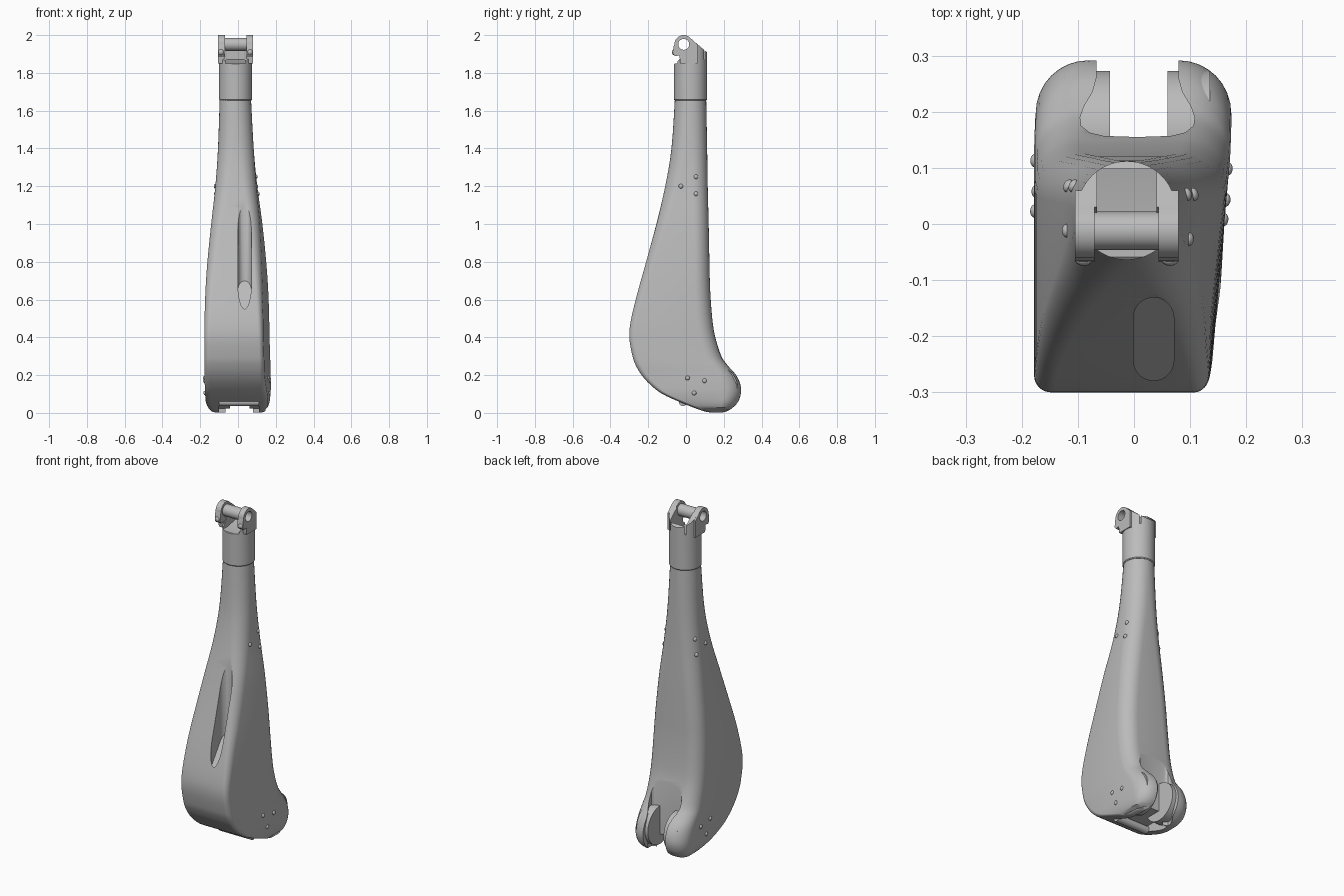
import bpy, bmesh, math
from mathutils import Matrix, Vector

if "Cube" in bpy.data.objects:
    bpy.data.objects.remove(bpy.data.objects["Cube"], do_unlink=True)

GREY = bpy.data.materials.new("plain_grey")
GREY.use_nodes = True
GREY.diffuse_color = (0.5, 0.5, 0.5, 1)
GREY.node_tree.nodes["Principled BSDF"].inputs["Base Color"].default_value = (0.5, 0.5, 0.5, 1)


def make(name, bm):
    bmesh.ops.recalc_face_normals(bm, faces=bm.faces[:])
    mesh = bpy.data.meshes.new(name)
    bm.to_mesh(mesh)
    bm.free()
    ob = bpy.data.objects.new(name, mesh)
    bpy.context.collection.objects.link(ob)
    mesh.materials.append(GREY)
    return ob


def loft(name, rings):
    bm = bmesh.new()
    rows = [[bm.verts.new(p) for p in r] for r in rings]
    n = len(rows[0])
    for a, b in zip(rows, rows[1:]):
        for i in range(n):
            bm.faces.new((a[i], a[(i + 1) % n], b[(i + 1) % n], b[i]))
    bm.faces.new(rows[0])
    bm.faces.new(rows[-1])
    return make(name, bm)


def prism_x(name, pts, x0, x1):
    """Extrude a (y, z) outline along x."""
    return loft(name, [[(x, y, z) for y, z in pts] for x in (x0, x1)])


def arc(cy, cz, r, a0, a1, n):
    return [(cy + r * math.cos(math.radians(a0 + (a1 - a0) * i / n)),
             cz + r * math.sin(math.radians(a0 + (a1 - a0) * i / n))) for i in range(n + 1)]


def disc_x(name, cy, cz, r, x0, x1, n=48):
    return prism_x(name, arc(cy, cz, r, 0, 360, n)[:-1], x0, x1)


def boolean(ob, other, op="DIFFERENCE"):
    m = ob.modifiers.new("cut", "BOOLEAN")
    m.operation, m.object, m.solver = op, other, "EXACT"
    bpy.context.view_layer.objects.active = ob
    bpy.ops.object.modifier_apply(modifier=m.name)
    bpy.data.objects.remove(other, do_unlink=True)


# Leg shell: z, front y, back y, right x, left x, front radius, back radius, front taper
SECTIONS = [
    (0.002, 0.13, 0.19, -0.120, 0.125, 0.025, 0.03, 0),
    (0.012, 0.085, 0.225, -0.145, 0.145, 0.03, 0.05, 0),
    (0.05, -0.015, 0.27, -0.168, 0.165, 0.03, 0.08, 0.01),
    (0.10, -0.125, 0.29, -0.174, 0.172, 0.03, 0.09, 0.02),
    (0.15, -0.19, 0.288, -0.176, 0.174, 0.03, 0.10, 0.03),
    (0.20, -0.235, 0.265, -0.177, 0.173, 0.03, 0.10, 0.035),
    (0.25, -0.265, 0.222, -0.178, 0.172, 0.03, 0.09, 0.035),
    (0.30, -0.283, 0.188, -0.178, 0.170, 0.03, 0.085, 0.035),
    (0.40, -0.300, 0.155, -0.178, 0.167, 0.03, 0.08, 0.035),
    (0.50, -0.290, 0.139, -0.177, 0.165, 0.035, 0.08, 0.035),
    (0.65, -0.253, 0.128, -0.172, 0.160, 0.04, 0.08, 0.035),
    (0.80, -0.211, 0.124, -0.162, 0.150, 0.05, 0.08, 0.03),
    (1.00, -0.157, 0.120, -0.142, 0.130, 0.06, 0.08, 0.02),
    (1.20, -0.110, 0.115, -0.120, 0.103, 0.075, 0.08, 0.01),
    (1.40, -0.077, 0.112, -0.106, 0.083, 0.082, 0.083, 0),
    (1.66, -0.059, 0.107, -0.097, 0.069, 0.082, 0.082, 0),
]


def catmull(a, b, c, d, t):
    return [0.5 * (2 * q + (r - p) * t + (2 * p - 5 * q + 4 * r - s) * t * t
                   + (3 * q - p - 3 * r + s) * t ** 3) for p, q, r, s in zip(a, b, c, d)]


def ring(row, k=8):
    z, yf, yb, xl, xr, rf, rb, taper = row
    pts = []
    for sx, sy, r, a0 in ((xl, yf, rf, 180), (xr, yf, rf, 270), (xr, yb, rb, 0), (xl, yb, rb, 90)):
        cx = sx + r if sx == xl else sx - r
        cy = sy + r if sy == yf else sy - r
        for x, y in arc(cx, cy, r, a0, a0 + 90, k):
            if x > 0:
                x -= taper * max(0, (0.05 - y) / (0.05 - yf)) * x / xr
            pts.append((x, y, z))
    return pts


S = SECTIONS
rows = [S[0]]
for i in range(len(S) - 1):
    a, d = S[max(i - 1, 0)], S[min(i + 2, len(S) - 1)]
    for j in range(1, 5):
        rows.append(catmull(a, S[i], S[i + 1], d, j / 4))
shell = loft("leg_shell", [ring(r) for r in rows])

# Upright slot in the front slope, with a sloping floor
slot = arc(0.035, -0.167, 0.036, 0, 180, 14) + arc(0.035, -0.243, 0.036, 180, 360, 14)
boolean(shell, loft("slot_cutter", [[(x, y, 0.49 + (y + 0.28) * 1.4) for x, y in slot],
                                    [(x, y, 1.4) for x, y in slot]]))

# Fork pocket at the rear, wide inside and narrowing toward the back
half = [(0, 0.155), (0.06, 0.157), (0.085, 0.163), (0.1, 0.175), (0.102, 0.19), (0.095, 0.21),
        (0.08, 0.235), (0.073, 0.26), (0.073, 0.4)]
pocket = half + [(-x, y) for x, y in half[:0:-1]]
boolean(shell, loft("pocket_cutter", [[(x + 0.006, y, z) for x, y in pocket] for z in (-0.1, 0.6)]))

# Shallow recess under the sole with the bar that sits in it
boolean(shell, prism_x("sole_cutter", [(-0.04, -0.05), (-0.04, 0.08), (0.16, 0.08), (0.16, -0.05)], -0.1, 0.11))
smooth = [shell]
smooth.append(prism_x("sole_bar", arc(-0.015, 0.058, 0.022, 0, 360, 20)[:-1], -0.1, 0.11))

# Bearing cheeks inside the fork
for side, x0, x1 in (("right", -0.125, -0.043), ("left", 0.06, 0.135)):
    smooth.append(disc_x(side + "_bearing_cheek", 0.16, 0.135, 0.113, x0, x1))

# Top sleeve, trimmed to its slanted rim and hollowed between the lugs
CX, CY = -0.013, 0.024
sleeve = loft("top_sleeve", [[(CX + x, CY + y, z) for x, y in arc(0, 0, r, 0, 360, 64)[:-1]]
                             for z, r in ((1.655, 0.084), (1.66, 0.088), (2.05, 0.088))])
trim = [(-0.2, 1.6), (0.2, 1.6), (0.2, 1.83), (0.112, 1.908), (0.03, 1.978), (-0.005, 1.92),
        (-0.03, 1.875), (-0.065, 1.845), (-0.2, 1.84)]
boolean(sleeve, prism_x("trim_cutter", trim, -0.3, 0.3), "INTERSECT")
boolean(sleeve, prism_x("channel_cutter", [(-0.2, 1.85), (0.0, 1.85), (0.098, 1.87), (0.098, 2.1), (-0.2, 2.1)],
                        -0.066, 0.04))
smooth.append(sleeve)

# Clevis lugs with a hooked front edge and a through hole
PY, PZ = -0.012, 1.951
lug = arc(PY, PZ, 0.049, 50, 180, 20) + [(-0.066, 1.94), (-0.068, 1.9), (-0.058, 1.888),
                                        (-0.035, 1.893), (-0.03, 1.85), (0.06, 1.85), (0.06, 1.95)]
for side, x0, x1 in (("right", -0.105, -0.07), ("left", 0.044, 0.079)):
    ob = prism_x(side + "_clevis_lug", lug, x0, x1)
    boolean(ob, disc_x("hole_cutter", PY, PZ, 0.029, -0.3, 0.3))
    smooth.append(ob)
boolean(sleeve, disc_x("hole_cutter", PY, PZ, 0.029, -0.3, 0.3))

# Hollow pin between the lugs
pin = disc_x("hollow_pin", PY, PZ, 0.034, -0.072, 0.046)
boolean(pin, disc_x("bore_cutter", PY, PZ, 0.029, -0.3, 0.3))
smooth.append(pin)


def dome(name, loc, r, axis):
    """Flattened ball whose short side lies along the axis."""
    bm = bmesh.new()
    bmesh.ops.create_uvsphere(bm, u_segments=16, v_segments=10, radius=r)
    bmesh.ops.scale(bm, vec=(1, 1, 0.7), verts=bm.verts[:])
    rot = Vector((0, 0, 1)).rotation_difference(Vector(axis)).to_matrix().to_4x4()
    bmesh.ops.transform(bm, matrix=Matrix.Translation(loc) @ rot, verts=bm.verts[:])
    smooth.append(make(name, bm))


# Small screws on the lug fronts
for side, x in (("right", -0.09), ("left", 0.064)):
    dome(side + "_lug_screw", (x, -0.064, 1.91), 0.015, (0, -1, 0))

# Rivets on both flanks, seated on the shell surface
RIVETS = [(0.005, 0.185), (0.095, 0.17), (0.04, 0.105), (-0.03, 1.2), (0.05, 1.25), (0.05, 1.16)]
for side, s, dy in (("left", 1, 0.003), ("right", -1, 0.018)):
    for i, (y, z) in enumerate(RIVETS):
        hit, loc, nor, _ = shell.ray_cast(Vector((s, y + dy, z)), Vector((-s, 0, 0)))
        if hit:
            dome(f"{side}_rivet_{i + 1}", loc, 0.012, nor)

# Smooth shading with crisp edges
bpy.ops.object.select_all(action="DESELECT")
for ob in smooth:
    ob.select_set(True)
bpy.context.view_layer.objects.active = shell
bpy.ops.object.shade_smooth_by_angle(angle=math.radians(32))
